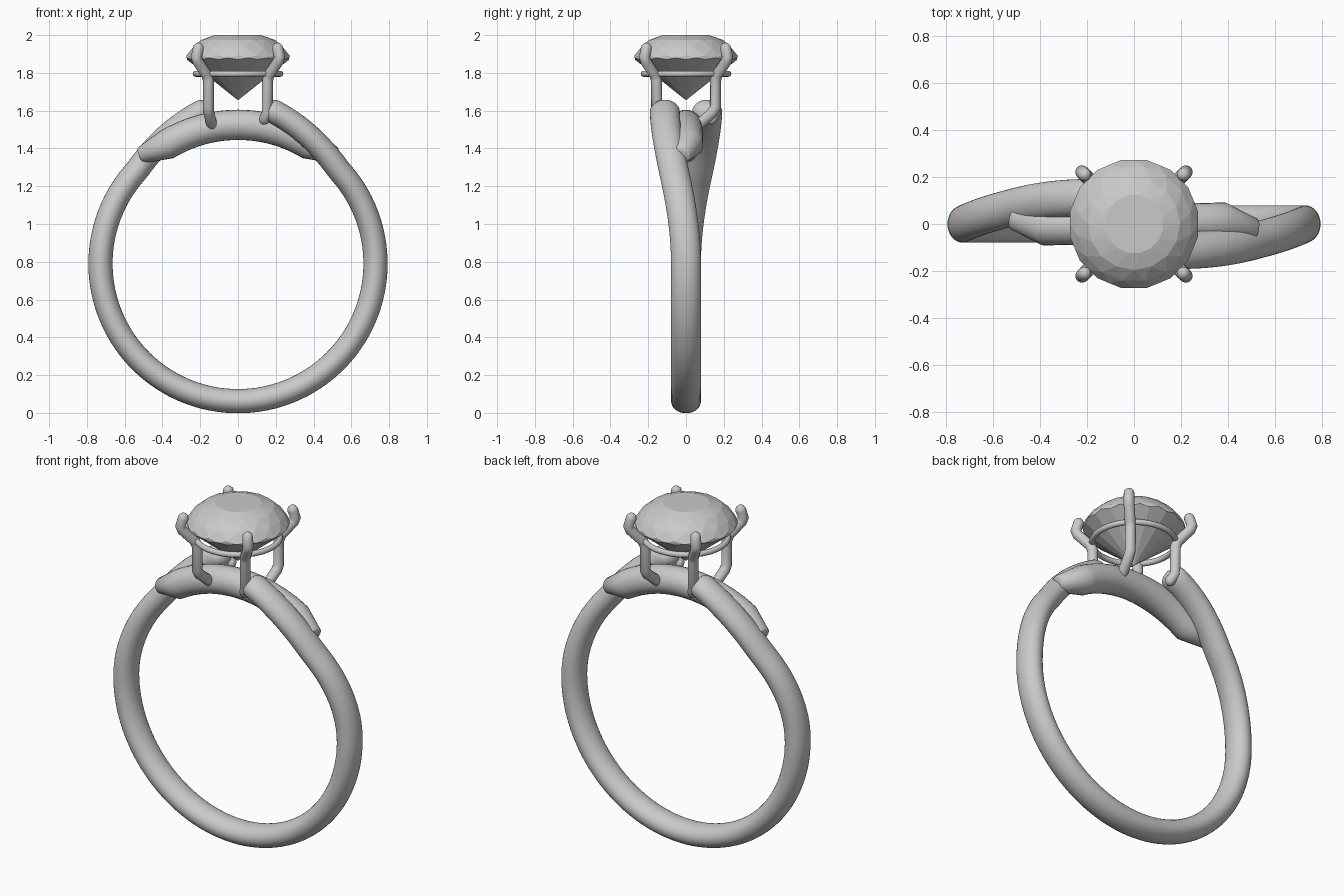
import bpy, bmesh, math
from mathutils import Vector

cube = bpy.data.objects.get("Cube")
if cube:
    bpy.data.objects.remove(cube, do_unlink=True)

metal = bpy.data.materials.new("pale_grey")
metal.use_nodes = True
GREY = (0.60, 0.59, 0.575, 1)
metal.diffuse_color = GREY
metal.node_tree.nodes["Principled BSDF"].inputs["Base Color"].default_value = GREY

CENTRE_Z = 0.79   # middle of the finger hole
BAND_R = 0.728    # centre line of the band


def finish(name, bm, smooth):
    bmesh.ops.recalc_face_normals(bm, faces=bm.faces)
    for face in bm.faces:
        face.smooth = smooth
    mesh = bpy.data.meshes.new(name)
    bm.to_mesh(mesh)
    bm.free()
    mesh.materials.append(metal)
    obj = bpy.data.objects.new(name, mesh)
    bpy.context.collection.objects.link(obj)
    return obj


def sweep(name, path, sizes, sides=24, cap=0.03):
    """Sweep an ellipse along a path, with rounded ends; sizes = (y-ward, across) half widths."""
    pts = [Vector(p) for p in path]
    last = len(pts) - 1
    stations = []
    for i, p in enumerate(pts):
        before = (p - pts[max(i - 1, 0)]).normalized()
        after = (pts[min(i + 1, last)] - p).normalized()
        stations.append((p, (before + after).normalized(), sizes[i]))
    dome = [math.radians(a) for a in (25, 50, 70, 84)]

    def end(station, sign):
        p, t, (a, b) = station
        return [(p + t * sign * cap * math.sin(d), t, (a * math.cos(d), b * math.cos(d)))
                for d in dome]

    stations = end(stations[0], -1)[::-1] + stations + end(stations[-1], 1)
    bm = bmesh.new()
    rings = []
    for p, t, (a, b) in stations:
        side = Vector((0, 1, 0))
        side = (side - t * side.dot(t)).normalized()
        across = t.cross(side)
        rings.append([bm.verts.new(p + side * a * math.cos(k * math.tau / sides)
                                   + across * b * math.sin(k * math.tau / sides))
                      for k in range(sides)])
    for r, s in zip(rings, rings[1:]):
        for k in range(sides):
            n = (k + 1) % sides
            bm.faces.new((r[k], r[n], s[n], s[k]))
    bm.faces.new(rings[0])
    bm.faces.new(rings[-1])
    return finish(name, bm, True)


# Band: an open hoop whose ends rise and pass each other, one in front, one behind
path = []
STEPS = 120
for i in range(STEPS + 1):
    turn = 13 + (360 - 26) * i / STEPS
    from_top = min(turn, 360 - turn)
    side = 1 if turn < 180 else -1
    u = max(0, (90 - from_top) / 77)
    v = max(0, (48 - from_top) / 35)
    radius = BAND_R + 0.1 * v ** 1.3
    y = -side * 0.112 * u * u * (3 - 2 * u)
    a = math.radians(turn)
    path.append((radius * math.sin(a), y, CENTRE_Z + radius * math.cos(a)))
sweep("band", path, [(0.079, 0.064)] * len(path), sides=32, cap=0.05)

# Bridge: closes the hoop under the stone and tapers into the band
path = [(-0.51, 0.025, 1.365)]
for i in range(21):
    a = math.radians(-31 + 62 * i / 20)
    path.append((0.735 * math.sin(a), 0.008 * math.sin(a) / math.sin(0.54),
                 CENTRE_Z + 0.735 * math.cos(a)))
path.append((0.51, -0.025, 1.365))
sizes = [(0.05, 0.045)] + [(0.083, 0.08)] * 21 + [(0.05, 0.045)]
sweep("bridge", path, sizes, cap=0.01)

# Prongs: two stand on the band ends, two bend inward to the bridge
for sx, x_name in ((1, "left"), (-1, "right")):
    for sy, y_name in ((-1, "front"), (1, "back")):
        if sx == sy:
            foot = [(0.135, 0.05, 1.51), (0.155, 0.14, 1.59), (0.157, 0.157, 1.62)]
        else:
            foot = [(0.14, 0.135, 1.555), (0.155, 0.155, 1.59)]
        stem = [(0.157, 0.157, 1.76), (0.165, 0.165, 1.79), (0.213, 0.213, 1.86),
                (0.22, 0.22, 1.885), (0.21, 0.21, 1.93)]
        path = [(sx * x, sy * y, z) for x, y, z in foot + stem]
        sweep(f"{y_name}_{x_name}_prong", path, [(0.029, 0.029)] * len(path), sides=16)

# Wire hoop that holds the prongs together
bpy.ops.mesh.primitive_torus_add(major_radius=0.224, minor_radius=0.016, major_segments=64,
                                 minor_segments=12, location=(0, 0, 1.795))
hoop = bpy.context.object
hoop.name = "setting_hoop"
hoop.data.materials.append(metal)
bpy.ops.object.shade_smooth()

# Stone: staggered rings of facet corners wrapped in a hull (radius, height, stagger)
bm = bmesh.new()
FACETS = 16
for radius, z, stagger in ((0.125, 2.0, 0.5), (0.195, 1.975, 0), (0.245, 1.932, 0.5),
                           (0.272, 1.893, 0), (0.277, 1.88, 0.5), (0.27, 1.87, 0)):
    for k in range(FACETS):
        a = (k + stagger) * math.tau / FACETS
        bm.verts.new((radius * math.cos(a), radius * math.sin(a), z))
bm.verts.new((0, 0, 1.655))
bmesh.ops.convex_hull(bm, input=bm.verts)
bmesh.ops.dissolve_limit(bm, angle_limit=0.01, verts=bm.verts, edges=bm.edges)
finish("stone", bm, False)
